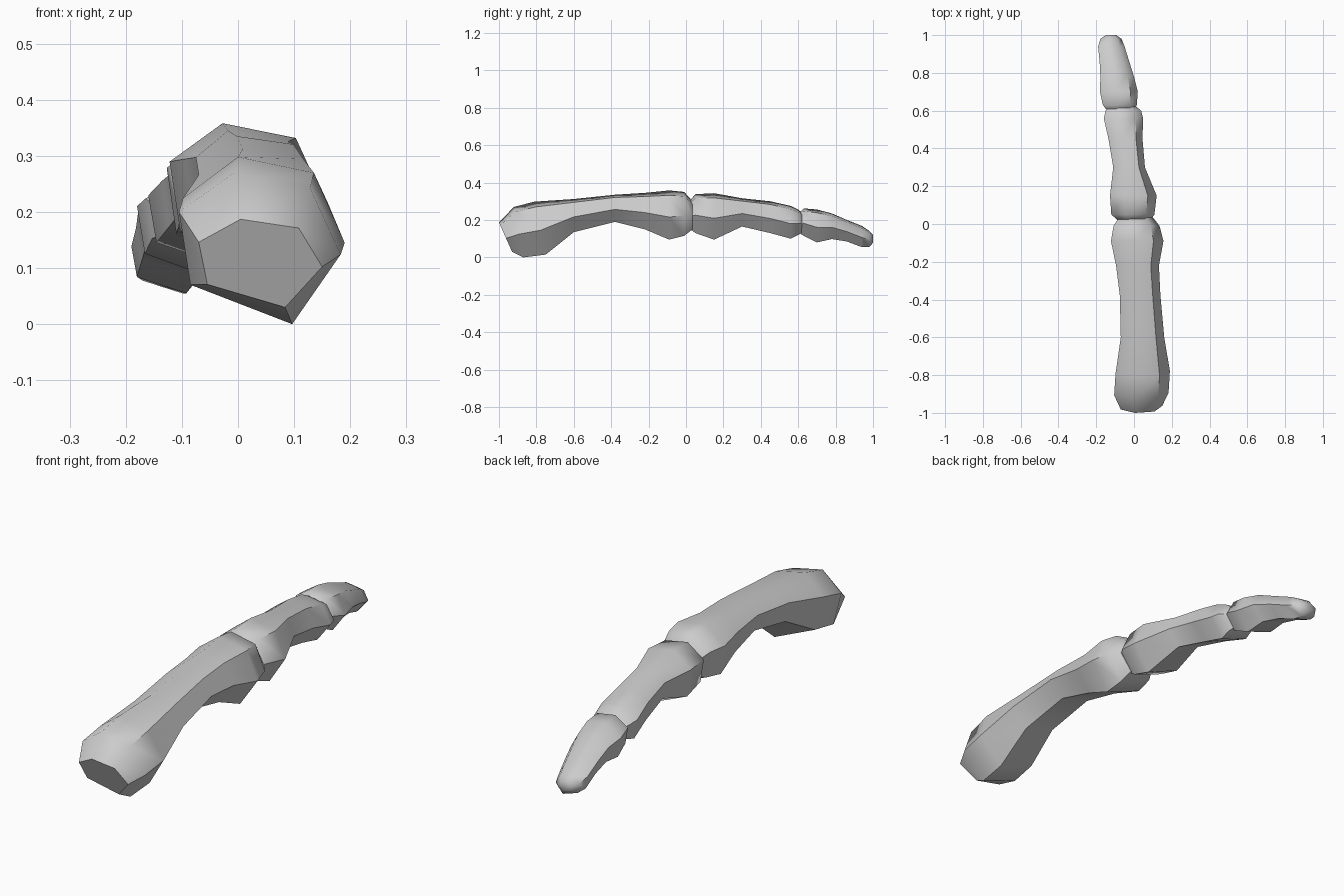
import bpy, bmesh, math

cube = bpy.data.objects.get("Cube")
if cube:
    bpy.data.objects.remove(cube, do_unlink=True)

bone = bpy.data.materials.new("bone_grey")
bone.use_nodes = True
colour = (0.6, 0.6, 0.6, 1)
bone.diffuse_color = colour
bone.node_tree.nodes["Principled BSDF"].inputs["Base Color"].default_value = colour

# Tilted six-sided bone section inside a unit box
SECTION = [(0.34, 1), (0.81, 0.9), (1, 0.46), (0.7, 0), (0.07, 0.26), (0, 0.74)]


def loft(name, rings):
    """Skin rings of (y, left, right, bottom, top, lean), capping both ends."""
    bm = bmesh.new()
    loops = []
    for y, x0, x1, z0, z1, lean in rings:
        loops.append([bm.verts.new((x0 + u * (x1 - x0), y - lean * (v - 0.5),
                                    z0 + v * (z1 - z0))) for u, v in SECTION])
    n = len(SECTION)
    for a, b in zip(loops, loops[1:]):
        for i in range(n):
            j = (i + 1) % n
            bm.faces.new((a[i], a[j], b[j], b[i]))
    bm.faces.new(loops[0])
    bm.faces.new(loops[-1])
    bmesh.ops.recalc_face_normals(bm, faces=bm.faces)
    mesh = bpy.data.meshes.new(name)
    bm.to_mesh(mesh)
    bm.free()
    mesh.materials.append(bone)
    obj = bpy.data.objects.new(name, mesh)
    bpy.context.collection.objects.link(obj)
    bpy.ops.object.select_all(action='DESELECT')
    obj.select_set(True)
    bpy.context.view_layer.objects.active = obj
    bpy.ops.object.shade_smooth_by_angle(angle=math.radians(50))


# Long base bone with a slanted flat end
loft("base_finger_bone", [
    (-.965, -.07, .15, .03, .187, .07),
    (-.895, -.105, .183, 0, .27, .05),
    (-.78, -.098, .19, .015, .298, .06),
    (-.6, -.07, .16, .135, .312, 0),
    (-.38, -.075, .14, .19, .335, 0),
    (-.22, -.095, .132, .15, .345, 0),
    (-.09, -.122, .156, .095, .358, 0),
    (-.01, -.108, .135, .115, .35, 0),
    (.035, -.08, .1, .15, .3, 0)])

# Middle bone
loft("middle_finger_bone", [
    (.01, -.075, .08, .16, .29, 0),
    (.05, -.12, .108, .13, .338, 0),
    (.15, -.127, .12, .095, .343, 0),
    (.3, -.11, .058, .165, .316, 0),
    (.45, -.135, .045, .13, .3, 0),
    (.56, -.16, .048, .1, .275, 0),
    (.6, -.15, .038, .12, .255, 0),
    (.63, -.13, 0, .14, .23, 0)])

# Tapered tip bone
loft("tip_finger_bone", [
    (.59, -.135, 0, .14, .225, 0),
    (.63, -.165, .015, .115, .262, 0),
    (.7, -.18, .02, .08, .256, 0),
    (.78, -.178, 0, .098, .235, 0),
    (.86, -.182, -.025, .085, .2, 0),
    (.94, -.19, -.05, .055, .168, 0),
    (.98, -.178, -.066, .055, .142, 0),
    (1, -.15, -.095, .078, .122, 0)])
